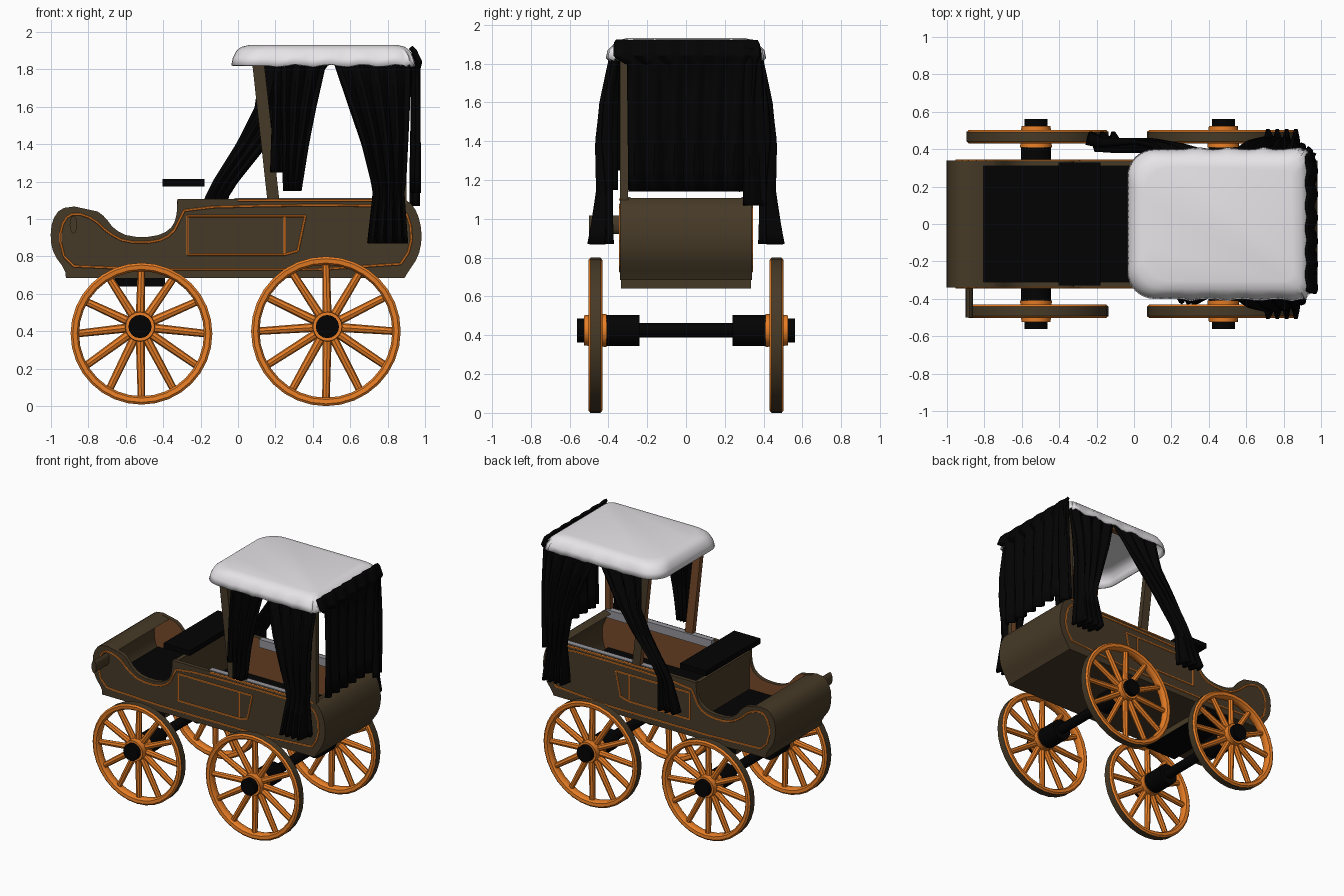
import bpy, bmesh, math
from mathutils import Vector, Matrix

if "Cube" in bpy.data.objects:
    bpy.data.objects.remove(bpy.data.objects["Cube"])

def mat(name, c):
    m = bpy.data.materials.new(name)
    m.diffuse_color = (*c, 1)
    m.use_nodes = True
    m.node_tree.nodes["Principled BSDF"].inputs["Base Color"].default_value = m.diffuse_color
    return m

BROWN = mat("dark_brown", (0.062, 0.042, 0.02))
RUST = mat("rust_brown", (0.18, 0.068, 0.022))
ORANGE = mat("orange", (0.85, 0.22, 0.02))
BLACK = mat("black", (0.0008, 0.0008, 0.0008))
WHITE = mat("white", (0.8, 0.78, 0.8))
GREY = mat("grey", (0.3, 0.3, 0.33))

def finish(name, bm, mats, rule=None, smooth=True, thick=0):
    bmesh.ops.recalc_face_normals(bm, faces=bm.faces)
    bm.normal_update()
    if rule:
        for f in bm.faces:
            f.material_index = rule(f)
    me = bpy.data.meshes.new(name)
    bm.to_mesh(me)
    bm.free()
    ob = bpy.data.objects.new(name, me)
    bpy.context.collection.objects.link(ob)
    for m in mats:
        me.materials.append(m)
    if thick:
        mod = ob.modifiers.new("thickness", 'SOLIDIFY')
        mod.thickness, mod.offset = thick, 0
    if smooth:
        bpy.ops.object.select_all(action='DESELECT')
        ob.select_set(True)
        bpy.context.view_layer.objects.active = ob
        bpy.ops.object.shade_smooth_by_angle(angle=math.radians(40))
    return ob

def rod(bm, a, b, r1, r2=None, seg=8):
    a, b = Vector(a), Vector(b)
    d = b - a
    m = Matrix.Translation((a + b) / 2) @ d.to_track_quat('Z', 'Y').to_matrix().to_4x4()
    bmesh.ops.create_cone(bm, cap_ends=True, segments=seg, radius1=r1,
                          radius2=r1 if r2 is None else r2, depth=d.length, matrix=m)

def prism(bm, pts, y0, y1):
    A = [bm.verts.new((x, y0, z)) for x, z in pts]
    B = [bm.verts.new((x, y1, z)) for x, z in pts]
    n = len(pts)
    bm.faces.new(A)
    bm.faces.new(B[::-1])
    for i in range(n):
        bm.faces.new((A[i], B[i], B[(i + 1) % n], A[(i + 1) % n]))

def rounded(pts):
    # corner cutting, end points kept
    out = [pts[0]]
    for (a, b), (c, d) in zip(pts, pts[1:]):
        out += [(a * .75 + c * .25, b * .75 + d * .25), (a * .25 + c * .75, b * .25 + d * .75)]
    return out + [pts[-1]]

def box(name, x0, x1, y0, y1, z0, z1, *mats, rule=None):
    bm = bmesh.new()
    prism(bm, [(x0, z0), (x1, z0), (x1, z1), (x0, z1)], y0, y1)
    return finish(name, bm, mats, rule, smooth=False)

# Body: side panels, rolled ends
front_end = rounded([(-.92, .684), (-.925, .73), (-.985, .81), (-1.004, .893), (-.995, .99),
                     (-.95, 1.057), (-.874, 1.067)])
scoop = rounded([(-.75, 1.04), (-.71, 1.01), (-.66, .943), (-.58, .905), (-.447, .905),
                 (-.366, .94), (-.33, 1.0), (-.323, 1.107)])
rear_end = rounded([(.89, 1.107), (.94, 1.07), (.974, .99), (.984, .893), (.964, .797),
                    (.908, .715), (.89, .684)])
for s, side in ((-1, "front"), (1, "back")):
    bm = bmesh.new()
    prism(bm, front_end + scoop + rear_end, s * .31, s * .34)
    finish(side + "_body_panel", bm, [BROWN, RUST],
           lambda f: 1 if f.normal.y * s < -.7 else 0)
for name, pts, d in (("front_roll", front_end, .07), ("rear_roll", rear_end, -.05)):
    bm = bmesh.new()
    prism(bm, pts + [(x + d, z - .02 if z > 1 else z) for x, z in reversed(pts)], -.335, .335)
    finish(name, bm, [BROWN])
box("body_underside", -.9, .88, -.335, .335, .684, .72, BROWN)
box("floor", -.9, .88, -.312, .312, .72, .81, BLACK)
box("seat_partition", -.325, -.295, -.312, .312, .8, 1.1, BROWN)
box("front_undercarriage", -.66, -.39, -.335, .335, .64, .69, BLACK, BROWN,
    rule=lambda f: 1 if abs(f.normal.x) > .5 else 0)
box("driver_seat", -.404, -.18, -.33, .33, 1.175, 1.215, BLACK)
bm = bmesh.new()
rod(bm, (-.88, -.33, .97), (-.88, -.5, .97), .02, seg=12)
bmesh.ops.scale(bm, vec=(1, 1, 2.4), space=Matrix.Translation((0, 0, -.97)), verts=bm.verts)
finish("side_handle", bm, [BROWN])

# Orange trim lines and grey ledges on both sides
outline = [(-.93, .8), (-.955, .9), (-.93, 1.0), (-.87, 1.035), (-.77, 1.0), (-.7, .93),
           (-.6, .875), (-.44, .875), (-.35, .92), (-.31, 1.0), (-.28, 1.06), (.3, 1.075),
           (.86, 1.07), (.92, 1.0), (.93, .85), (.85, .73), (-.86, .73), (-.93, .8)]
door = [(-.27, .81), (.25, .81), (.25, 1.016), (-.27, 1.016), (-.27, .81)]
quarter = [(.25, .81), (.32, .83), (.36, 1.016), (.25, 1.016)]
top_line = [(0, 1.1), (.88, 1.1)]
for s, side in ((-1, "front"), (1, "back")):
    bm = bmesh.new()
    for path in (rounded(outline), door, quarter, top_line):
        for (x0, z0), (x1, z1) in zip(path, path[1:]):
            rod(bm, (x0, s * .339, z0), (x1, s * .339, z1), .007, seg=6)
    finish(side + "_trim", bm, [ORANGE])
    a, b = sorted((s * .285, s * .328))
    box(side + "_ledge", -.02, .88, a, b, 1.05, 1.112, GREY)

# Wheels
HZ = .425
def wheel(name, cx, cz, r, hx, s):
    bm = bmesh.new()
    prof = [(r - .045, -.02), (r - .045, .02), (r - .035, .033), (r - .012, .036), (r, .026),
            (r, -.026), (r - .012, -.036), (r - .035, -.033)]
    N = 32
    rings = []
    for i in range(N):
        t = 2 * math.pi * i / N
        rings.append([bm.verts.new((cx + q * math.cos(t), s * .467 + y, cz + q * math.sin(t)))
                      for q, y in prof])
    for i in range(N):
        A, B = rings[i], rings[(i + 1) % N]
        for j in range(8):
            k = (j + 1) % 8
            bm.faces.new((A[j], A[k], B[k], B[j]))
    def rule(f):
        c = f.calc_center_median()
        out = Vector((c.x - cx, 0, c.z - cz)).normalized()
        return 1 if f.normal.dot(out) > .75 else 0
    finish(name + "_rim", bm, [ORANGE, BROWN], rule)
    bm = bmesh.new()
    for i in range(12):
        t = 2 * math.pi * i / 12
        rod(bm, (hx, s * .467, HZ), (cx + (r - .03) * math.cos(t), s * .467,
            cz + (r - .03) * math.sin(t)), .025, .02)
    rod(bm, (hx, s * .41, HZ), (hx, s * .525, HZ), .085, .078, 20)
    finish(name + "_spokes", bm, [ORANGE])
    bm = bmesh.new()
    rod(bm, (hx, s * .515, HZ), (hx, s * .562, HZ), .062, seg=16)
    rod(bm, (hx, s * .24, HZ), (hx, s * .412, HZ), .079, seg=16)
    finish(name + "_hub", bm, [BLACK])

for s, side in ((-1, "near"), (1, "far")):
    wheel(side + "_front_wheel", -.516, .387, .379, -.524, s)
    wheel(side + "_rear_wheel", .47, .4, .4, .478, s)
for name, x in (("front_axle", -.524), ("rear_axle", .478)):
    bm = bmesh.new()
    rod(bm, (x, -.3, HZ), (x, .3, HZ), .037, seg=12)
    finish(name, bm, [BLACK])

# Canopy posts and rails
for s, side in ((-1, "near"), (1, "far")):
    for name, xt, xb in (("front", .105, .19), ("rear", .88, .88)):
        bm = bmesh.new()
        w = .032 if name == "front" else .022
        prism(bm, [(xb - w, 1.09), (xb + w, 1.09), (xt + w, 1.86), (xt - w, 1.86)],
              s * .3, s * .34)
        finish(f"{side}_{name}_post", bm, [BROWN, RUST],
               lambda f: 1 if f.normal.y * s < -.5 or f.normal.x < -.5 else 0, smooth=False)
    a, b = sorted((s * .3, s * .34))
    box(side + "_roof_rail", .08, .9, a, b, 1.83, 1.87, RUST)

# Canopy: stacked rounded rectangles with a ruffled hem
bm = bmesh.new()
prev = None
for z, inset in ((1.82, 0), (1.86, .008), (1.895, .025), (1.915, .05), (1.925, .09)):
    ring = []
    hx, hy = .485 - inset, .395 - inset
    corners = ((1, 1, .05), (-1, 1, .14), (-1, -1, .14), (1, -1, .05))
    for q, (sx, sy, rr) in enumerate(corners):
        arc = [math.pi / 2 * (q + i / 8) for i in range(9)]
        ring += [(.455 + sx * (hx - rr) + rr * math.cos(t),
                  sy * (hy - rr) + rr * math.sin(t)) for t in arc]
        nx, ny, nr = corners[(q + 1) % 4]
        t = arc[-1]
        e = (.455 + nx * (hx - nr) + nr * math.cos(t), ny * (hy - nr) + nr * math.sin(t))
        x0, y0 = ring[-1]
        ring += [(x0 + (e[0] - x0) * k / 16, y0 + (e[1] - y0) * k / 16) for k in range(1, 16)]
    vs = []
    for i, (x, y) in enumerate(ring):
        ruffle = .012 * math.sin(i * 1.7) if z < 1.87 and x > .2 else 0
        vs.append(bm.verts.new((x, y + math.copysign(max(ruffle, 0), y), z + ruffle * .6)))
    if prev:
        for i in range(len(vs)):
            j = (i + 1) % len(vs)
            bm.faces.new((prev[i], prev[j], vs[j], vs[i]))
    prev = vs
bm.faces.new(prev)
finish("canopy", bm, [WHITE], thick=.012)

# Curtains: stations are (z, start, end, depth, pleat size)
def curtain(name, stations, folds, s=1, across=False):
    bm = bmesh.new()
    rows, cols, grid = 24, folds * 8, []
    for r in range(rows + 1):
        p = r / rows * (len(stations) - 1)
        i = min(int(p), len(stations) - 2)
        z, a, b, d, amp = (u + (v - u) * (p - i) for u, v in zip(stations[i], stations[i + 1]))
        row = []
        for c in range(cols + 1):
            u = c / cols
            w = a + (b - a) * u
            o = s * (d + amp * math.sin(2 * math.pi * folds * u + .4 * math.sin(5 * z)))
            row.append(bm.verts.new((o, w, z) if across else (w, o, z)))
        grid.append(row)
    for A, B in zip(grid, grid[1:]):
        for c in range(cols):
            bm.faces.new((A[c], A[c + 1], B[c + 1], B[c]))
    finish(name, bm, [BLACK], thick=.02)

rear = [(1.86, .51, .92, .365, .015), (1.6, .6, .91, .41, .03), (1.4, .67, .9, .425, .035),
        (1.2, .72, .89, .42, .035), (1.14, .73, .88, .42, .035), (.87, .7, .9, .44, .065)]
curtain("near_rear_curtain", rear, 4, -1)
curtain("far_rear_curtain", rear, 4, 1)
curtain("near_front_curtain", [(1.86, .24, .47, .365, .015), (1.6, .235, .41, .38, .025),
        (1.4, .245, .37, .39, .03), (1.15, .25, .33, .39, .03)], 3, -1)
curtain("near_front_strip", [(1.84, .2, .27, .35, .01), (1.6, .19, .25, .36, .015),
        (1.25, .18, .24, .37, .02)], 1, -1)
curtain("far_front_curtain", [(1.86, .12, .5, .365, .015), (1.6, .1, .31, .4, .025),
        (1.4, .0, .15, .42, .03), (1.2, -.125, -.01, .42, .03),
        (1.12, -.165, -.06, .42, .03), (.89, -.25, -.07, .44, .05)], 3, 1)
curtain("back_curtain", [(1.917, -.36, .37, .925, .004), (1.9, -.37, .38, .94, .006),
        (1.84, -.37, .38, .965, .01), (1.8, -.3, .36, .95, .015),
        (1.14, -.29, .31, .95, .02)], 6, 1, True)
curtain("back_corner_strip", [(1.88, .3, .38, .945, .012), (1.5, .3, .4, .945, .015),
        (1.07, .3, .41, .945, .02)], 1, 1, True)
